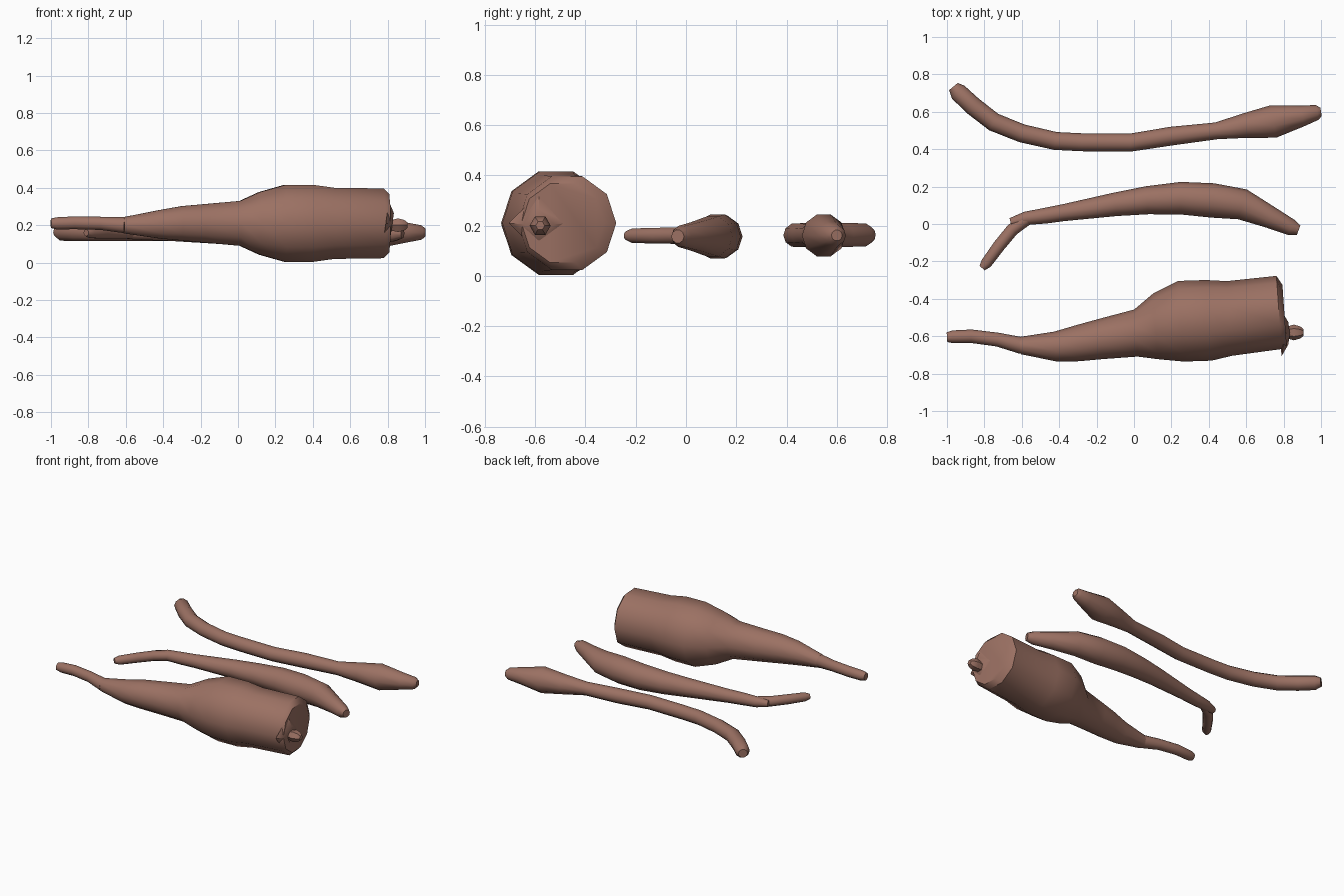
import bpy, bmesh, math
from mathutils import Vector

mat = bpy.data.materials.new("root brown")
mat.diffuse_color = (0.33, 0.165, 0.125, 1)


def finish(name, bm):
    bmesh.ops.recalc_face_normals(bm, faces=bm.faces[:])
    me = bpy.data.meshes.new(name)
    bm.to_mesh(me)
    bm.free()
    me.materials.append(mat)
    ob = bpy.data.objects.new(name, me)
    bpy.context.collection.objects.link(ob)
    bpy.ops.object.select_all(action='DESELECT')
    ob.select_set(True)
    bpy.context.view_layer.objects.active = ob
    bpy.ops.object.shade_smooth_by_angle(angle=math.radians(42))
    return ob


def tube(name, stations, sides=10, fixed=None):
    """Loft rings (x, y, z, radius) square to the path, or to a fixed direction."""
    bm = bmesh.new()
    pts = [Vector(s[:3]) for s in stations]
    rings = []
    for i, s in enumerate(stations):
        if fixed:
            t = Vector(fixed).normalized()
        else:
            a, b = pts[max(i - 1, 0)], pts[min(i + 1, len(pts) - 1)]
            t = (b - a).normalized()
        side = Vector((-t.y, t.x, 0)).normalized()
        up = t.cross(side)
        ring = []
        for k in range(sides):
            w = 2 * math.pi * k / sides
            ring.append(bm.verts.new(pts[i] + s[3] * (side * math.cos(w) + up * math.sin(w))))
        rings.append(ring)
    for a, b in zip(rings, rings[1:]):
        for k in range(sides):
            j = (k + 1) % sides
            bm.faces.new((a[k], a[j], b[j], b[k]))
    bm.faces.new(rings[0])
    bm.faces.new(rings[-1])
    return finish(name, bm)


# thick root: body, thin tail, cut end and stem stub
tube("thick_root_body", [
    (-0.61, -0.65, 0.20, 0.046), (-0.42, -0.655, 0.205, 0.08),
    (-0.30, -0.637, 0.21, 0.097), (-0.18, -0.615, 0.21, 0.108),
    (0.01, -0.583, 0.21, 0.126), (0.115, -0.547, 0.21, 0.176),
    (0.25, -0.52, 0.21, 0.216), (0.40, -0.515, 0.21, 0.216),
    (0.51, -0.505, 0.21, 0.20), (0.775, -0.473, 0.21, 0.196),
    (0.805, -0.49, 0.21, 0.165)], fixed=(1, 0.07, 0))
tube("thick_root_tail", [
    (-1.0, -0.605, 0.21, 0.026), (-0.97, -0.603, 0.21, 0.034),
    (-0.87, -0.60, 0.213, 0.036), (-0.73, -0.618, 0.21, 0.037),
    (-0.60, -0.65, 0.20, 0.045)])
tube("stem_base", [
    (0.79, -0.585, 0.21, 0.12), (0.825, -0.585, 0.205, 0.06)], sides=4)
tube("stem_stub", [
    (0.80, -0.58, 0.20, 0.045), (0.83, -0.58, 0.20, 0.035), (0.855, -0.58, 0.20, 0.042),
    (0.89, -0.58, 0.20, 0.032), (0.905, -0.58, 0.20, 0.018)], sides=6)

# middle root: curved body and bent tail
tube("middle_root_body", [
    (-0.66, 0.01, 0.16, 0.022), (-0.58, 0.03, 0.16, 0.036),
    (-0.47, 0.045, 0.16, 0.042), (-0.38, 0.06, 0.16, 0.045),
    (-0.10, 0.105, 0.16, 0.063), (0.07, 0.127, 0.158, 0.075),
    (0.25, 0.138, 0.157, 0.087), (0.42, 0.126, 0.157, 0.092),
    (0.58, 0.105, 0.157, 0.083), (0.73, 0.035, 0.157, 0.059),
    (0.84, -0.018, 0.157, 0.044), (0.88, -0.033, 0.157, 0.027)])
tube("middle_root_tail", [
    (-0.812, -0.236, 0.16, 0.018), (-0.79, -0.21, 0.16, 0.03),
    (-0.72, -0.115, 0.16, 0.033), (-0.65, -0.03, 0.16, 0.034),
    (-0.57, 0.028, 0.16, 0.033)])

# slim root
tube("slim_root", [
    (-0.965, 0.735, 0.163, 0.030), (-0.94, 0.705, 0.163, 0.048),
    (-0.86, 0.63, 0.163, 0.050), (-0.75, 0.545, 0.163, 0.050),
    (-0.60, 0.485, 0.162, 0.049), (-0.42, 0.444, 0.162, 0.048),
    (-0.28, 0.437, 0.162, 0.048), (-0.02, 0.435, 0.162, 0.048),
    (0.20, 0.470, 0.162, 0.050), (0.44, 0.498, 0.161, 0.045),
    (0.60, 0.527, 0.161, 0.067), (0.745, 0.548, 0.161, 0.088),
    (0.90, 0.578, 0.161, 0.056), (0.98, 0.597, 0.161, 0.040),
    (1.0, 0.60, 0.161, 0.022)])
